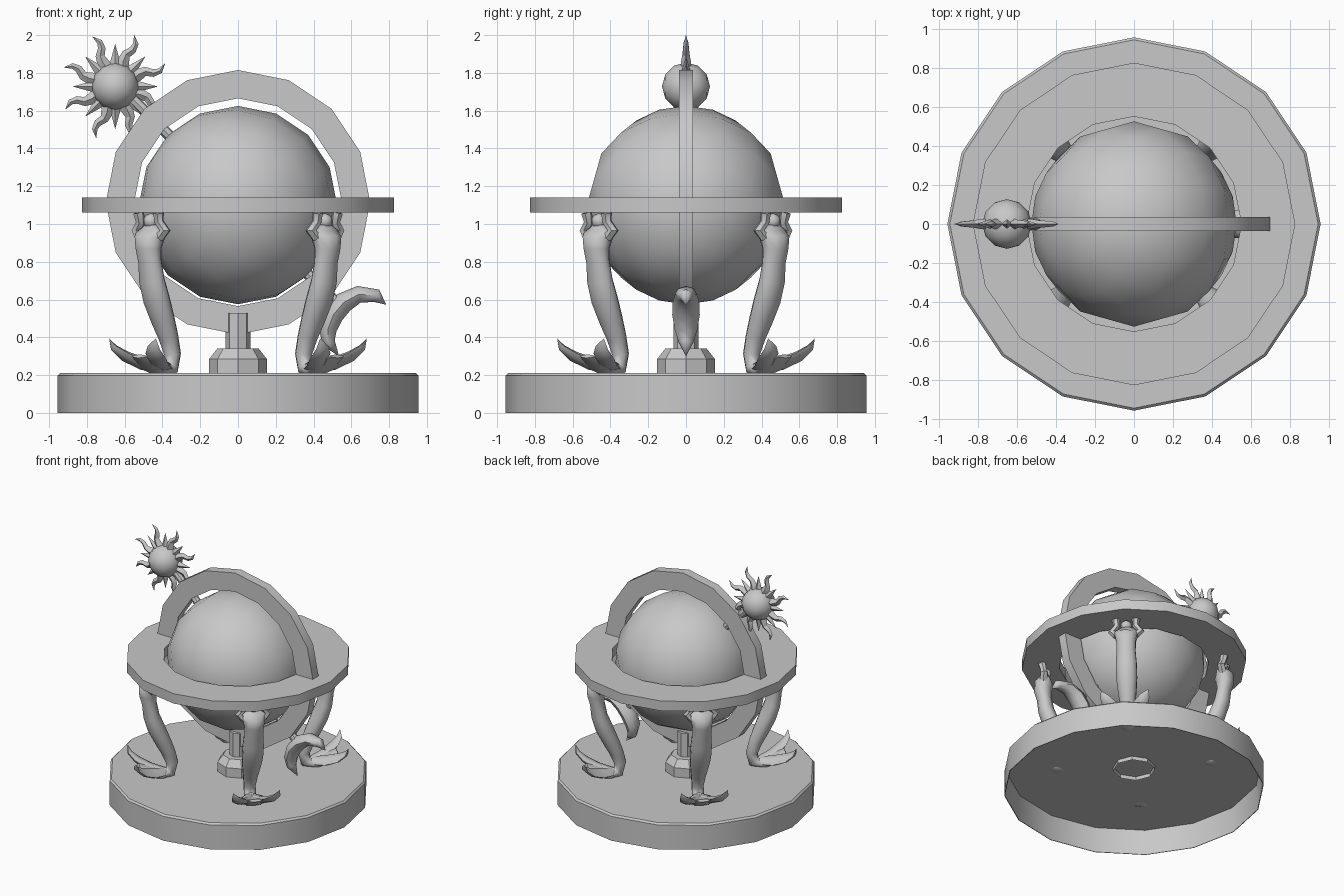
import bpy, bmesh, math
from mathutils import Vector, Matrix

cube = bpy.data.objects.get("Cube")
if cube:
    bpy.data.objects.remove(cube)

grey = bpy.data.materials.new("plain_grey")
grey.use_nodes = True
grey.diffuse_color = (0.58, 0.58, 0.58, 1)
grey.node_tree.nodes["Principled BSDF"].inputs["Base Color"].default_value = (0.58, 0.58, 0.58, 1)


def finish(bm, name, matrix=Matrix(), angle=32):
    bmesh.ops.remove_doubles(bm, verts=bm.verts, dist=0.0005)
    bmesh.ops.recalc_face_normals(bm, faces=bm.faces)
    bm.transform(matrix)
    mesh = bpy.data.meshes.new(name)
    bm.to_mesh(mesh)
    bm.free()
    mesh.materials.append(grey)
    obj = bpy.data.objects.new(name, mesh)
    bpy.context.collection.objects.link(obj)
    bpy.ops.object.select_all(action="DESELECT")
    obj.select_set(True)
    bpy.context.view_layer.objects.active = obj
    bpy.ops.object.shade_smooth_by_angle(angle=math.radians(angle))
    return obj


def bridge(bm, rings, closed=False):
    count = len(rings[0])
    pairs = list(zip(rings, rings[1:]))
    if closed:
        pairs.append((rings[-1], rings[0]))
    for a, b in pairs:
        for i in range(count):
            j = (i + 1) % count
            bm.faces.new((a[i], a[j], b[j], b[i]))


def lathe(name, profile, sides, closed=False, matrix=Matrix()):
    """Spin (radius, height) points about z."""
    bm = bmesh.new()
    rings = []
    for r, z in profile:
        turns = [math.tau * i / sides for i in range(sides)]
        rings.append([bm.verts.new((r * math.cos(a), r * math.sin(a), z)) for a in turns])
    bridge(bm, rings, closed)
    return finish(bm, name, matrix)


def tube(bm, path, side, sides=8):
    """Loft ellipses along points (x, y, z, half depth, half width along side)."""
    points = [Vector(p[:3]) for p in path]
    rings = []
    for i, p in enumerate(points):
        along = (points[min(i + 1, len(points) - 1)] - points[max(i - 1, 0)]).normalized()
        depth = along.cross(Vector(side)).normalized()
        width = depth.cross(along)
        ring = []
        for k in range(sides):
            a = math.tau * k / sides
            ring.append(bm.verts.new(p + depth * path[i][3] * math.cos(a)
                                     + width * path[i][4] * math.sin(a)))
        rings.append(ring)
    bridge(bm, rings)
    bm.faces.new(rings[0])
    bm.faces.new(rings[-1])


def ball(name, centre, radius, segments, rings, turn):
    bm = bmesh.new()
    bmesh.ops.create_uvsphere(bm, u_segments=segments, v_segments=rings, radius=radius)
    return finish(bm, name, Matrix.Translation(centre) @ turn, 60)


# Hollow base and central pedestal
lathe("base", [(0.955, 0), (0.955, 0.197), (0.942, 0.21), (0, 0.21),
               (0, 0.2), (0.94, 0.2), (0.95, 0)], 16, True)
lathe("pedestal", [(0.153, 0.17), (0.153, 0.285), (0.11, 0.34), (0.065, 0.34),
                   (0.065, 0.53), (0, 0.53)], 8)

# Horizon and meridian rings
lathe("horizon_ring", [(0.825, 1.06), (0.825, 1.14), (0.55, 1.14), (0.55, 1.06)], 16, True)
upright = Matrix.Translation((0, 0, 1.115)) @ Matrix.Rotation(math.pi / 2, 4, "X")
lathe("meridian_ring", [(0.7, -0.037), (0.7, 0.037), (0.55, 0.037), (0.55, -0.037)],
      16, True, upright)

# Tilted globe and axle
tilt = Matrix.Rotation(-math.pi / 4, 4, "Y")
globe_centre = Vector((0, 0, 1.1))
ball("globe", globe_centre, 0.525, 16, 8, tilt)
lathe("axle", [(0, -0.74), (0.03, -0.74), (0.03, 0.84), (0, 0.84)], 8,
      matrix=Matrix.Translation((0, 0, 1.105)) @ tilt)

# Sun with long wavy and short straight rays
sun = Vector((-0.65, 0, 1.728))
ball("sun_ball", sun, 0.127, 12, 6, Matrix.Rotation(math.pi / 2, 4, "X"))
bm = bmesh.new()
long_ray = [(0.09, 0, 0.035), (0.14, 0.012, 0.032), (0.18, 0.012, 0.024),
            (0.215, -0.012, 0.02), (0.25, -0.014, 0.015), (0.292, 0.012, 0)]
short_ray = [(0.09, 0, 0.035), (0.14, 0, 0.024), (0.225, 0, 0)]
for i in range(16):
    a = math.tau * i / 16
    out = Vector((math.cos(a), 0, math.sin(a)))
    across = Vector((-math.sin(a), 0, math.cos(a)))
    ray = long_ray if i % 2 else short_ray
    tube(bm, [(*(out * d + across * s), w, w * 0.8) for d, s, w in ray], (0, 1, 0), 4)
finish(bm, "sun_rays", Matrix.Translation(sun), 25)

# Crescent moon below the globe
bm = bmesh.new()
tube(bm, [(0.785, 0, 0.572, 0, 0), (0.735, 0, 0.62, 0.035, 0.035),
          (0.64, 0, 0.628, 0.045, 0.058), (0.56, 0, 0.585, 0.055, 0.07),
          (0.505, 0, 0.52, 0.055, 0.073), (0.475, 0, 0.44, 0.047, 0.06),
          (0.48, 0, 0.37, 0.035, 0.038), (0.535, 0, 0.3, 0, 0)], (0, 1, 0))
finish(bm, "crescent_moon", angle=50)

# Four tailed figures holding up the horizon ring; x points outward
body = [(0.65, 1.0, 0.025, 0.03), (0.65, 0.955, 0.045, 0.105), (0.665, 0.92, 0.075, 0.085),
        (0.67, 0.87, 0.065, 0.075), (0.66, 0.8, 0.055, 0.072), (0.645, 0.7, 0.06, 0.08),
        (0.61, 0.6, 0.065, 0.08), (0.565, 0.5, 0.06, 0.07), (0.52, 0.4, 0.052, 0.055),
        (0.49, 0.31, 0.045, 0.045), (0.505, 0.24, 0.045, 0.045),
        (0.57, 0.225, 0.038, 0.065), (0.65, 0.25, 0.03, 0.09), (0.74, 0.3, 0.01, 0.05)]
for i in range(4):
    turn = Matrix.Rotation(math.pi / 4 + i * math.pi / 2, 4, "Z")
    bm = bmesh.new()
    tube(bm, [(r, 0, z, d, w) for r, z, d, w in body], (0, 1, 0), 10)
    finish(bm, f"figure_body_{i + 1}", turn, 60)

    bm = bmesh.new()
    bmesh.ops.create_icosphere(bm, subdivisions=2, radius=0.042,
                               matrix=Matrix.Translation((0.65, 0, 1.015)))
    finish(bm, f"figure_head_{i + 1}", turn, 60)

    arms, fin = bmesh.new(), bmesh.new()
    for s in (-1, 1):
        tube(arms, [(0.66, s * 0.07, 0.93, 0.03, 0.03), (0.65, s * 0.105, 0.965, 0.03, 0.03),
                    (0.66, s * 0.07, 1.01, 0.025, 0.025), (0.67, s * 0.075, 1.06, 0.03, 0.03)],
             (1, 0, 0), 6)
        tube(fin, [(0.55, s * 0.01, 0.24, 0.04, 0.03), (0.65, s * 0.06, 0.26, 0.06, 0.03),
                   (0.73, s * 0.115, 0.3, 0.06, 0.022), (0.78, s * 0.15, 0.345, 0.035, 0.015),
                   (0.79, s * 0.175, 0.395, 0, 0)], (-0.5, 0, 0.86), 6)
    finish(arms, f"figure_arms_{i + 1}", turn, 50)
    finish(fin, f"tail_fin_{i + 1}", turn, 50)
